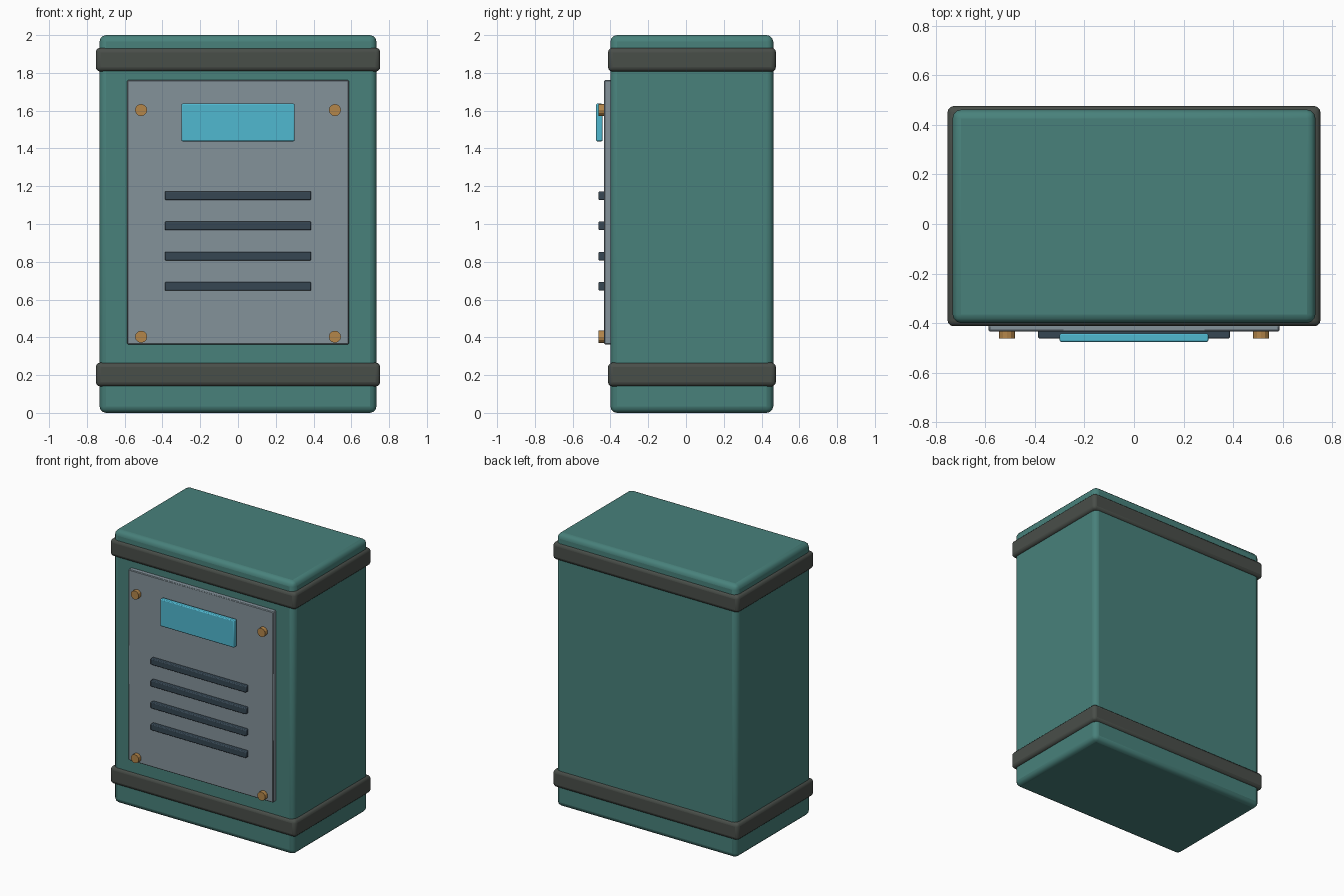
import bpy, math

cube = bpy.data.objects.get("Cube")
if cube:
    bpy.data.objects.remove(cube, do_unlink=True)


def material(name, r, g, b):
    """Flat material from 0-255 display values, stored linear."""
    col = [((c / 255 + 0.055) / 1.055) ** 2.4 for c in (r, g, b)] + [1.0]
    m = bpy.data.materials.new(name)
    m.use_nodes = True
    m.diffuse_color = col
    m.node_tree.nodes["Principled BSDF"].inputs["Base Color"].default_value = col
    return m


teal = material("teal paint", 72, 129, 123)
rubber = material("dark band", 73, 78, 73)
steel = material("grey steel", 132, 146, 154)
slate = material("dark slate", 54, 70, 82)
glass = material("cyan screen", 80, 184, 208)
brass = material("brass", 180, 134, 74)


def finish(obj, name, mat, bevel, segments):
    obj.name = name
    obj.data.materials.append(mat)
    if bevel:
        mod = obj.modifiers.new("rounded edges", 'BEVEL')
        mod.width = bevel
        mod.segments = segments
        mod.limit_method = 'ANGLE'
    return obj


def box(name, mat, x, y, z, bevel, segments=2):
    """Box from (min, max) ranges, with rounded edges."""
    ranges = (x, y, z)
    bpy.ops.mesh.primitive_cube_add(size=1, location=[(a + b) / 2 for a, b in ranges])
    obj = bpy.context.object
    obj.scale = [b - a for a, b in ranges]
    bpy.ops.object.transform_apply(location=False, rotation=False, scale=True)
    finish(obj, name, mat, bevel, segments)
    bpy.ops.object.shade_smooth_by_angle(angle=math.radians(35))
    return obj


# Cabinet and its two wrap-around bands
box("cabinet_body", teal, (-0.733, 0.733), (-0.40, 0.462), (0, 2), 0.035, 3)
for name, z in (("lower_band", 0.203), ("upper_band", 1.87)):
    box(name, rubber, (-0.753, 0.753), (-0.413, 0.476), (z - 0.063, z + 0.063), 0.024, 3)

# Front panel with screen
box("front_panel", steel, (-0.587, 0.587), (-0.434, -0.39), (0.363, 1.762), 0.005, 1)
box("screen", glass, (-0.3, 0.3), (-0.476, -0.442), (1.438, 1.637), 0.006)

# Vent slats
for i in range(4):
    z = 0.67 + 0.16 * i
    box(f"vent_slat_{i + 1}", slate, (-0.387, 0.387), (-0.463, -0.425),
        (z - 0.023, z + 0.023), 0.006)

# Corner bolts
for side, x in (("left", 0.513), ("right", -0.513)):
    for level, z in (("lower", 0.403), ("upper", 1.603)):
        bpy.ops.mesh.primitive_cylinder_add(vertices=12, radius=0.032, depth=0.043,
                                            location=(x, -0.442, z),
                                            rotation=(math.pi / 2, 0, 0))
        finish(bpy.context.object, f"{level}_{side}_bolt", brass, 0, 1)
